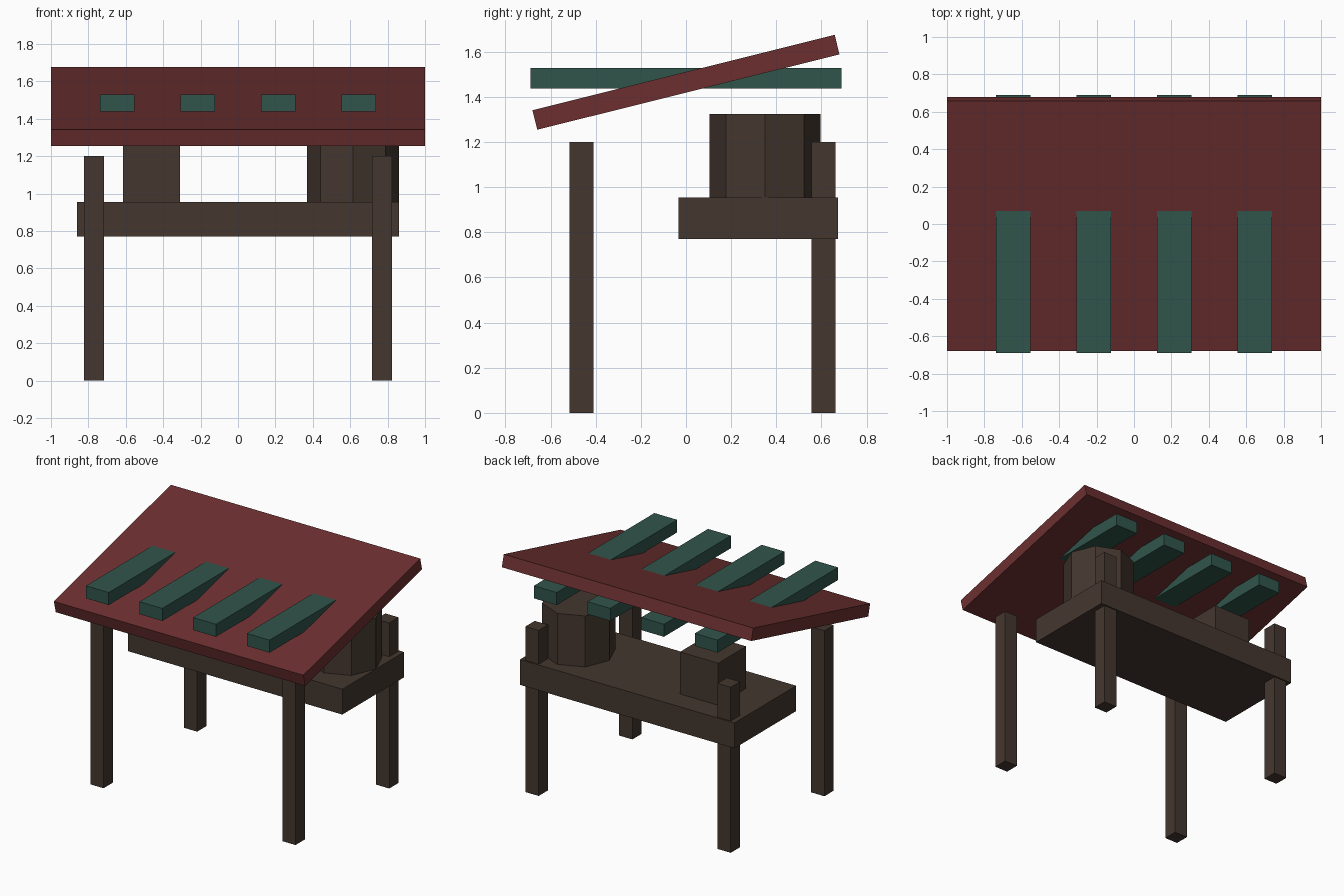
import bpy, bmesh, math
from mathutils import Matrix

if "Cube" in bpy.data.objects:
    bpy.data.objects.remove(bpy.data.objects["Cube"])


def material(name, srgb):
    m = bpy.data.materials.new(name)
    m.diffuse_color = [((c / 255 + 0.055) / 1.055) ** 2.4 for c in srgb] + [1]
    m.use_nodes = True
    m.node_tree.nodes["Principled BSDF"].inputs["Base Color"].default_value = m.diffuse_color
    return m


WOOD = material("dark wood", (68, 55, 47))
RED = material("roof red", (108, 47, 48))
GREEN = material("stripe green", (48, 85, 75))


def finish(name, bm, mat):
    me = bpy.data.meshes.new(name)
    bm.to_mesh(me)
    bm.free()
    me.materials.append(mat)
    ob = bpy.data.objects.new(name, me)
    bpy.context.collection.objects.link(ob)
    return ob


def box(name, centre, size, mat, tilt=0):
    bm = bmesh.new()
    bmesh.ops.create_cube(bm, size=1, matrix=Matrix.Diagonal((*size, 1)))
    ob = finish(name, bm, mat)
    ob.location = centre
    ob.rotation_euler.x = tilt
    return ob


# Four posts
for row, y in (("front", -0.463), ("back", 0.61)):
    for side, x in (("left", -0.77), ("right", 0.77)):
        box(f"{row}_{side}_post", (x, y, 0.6), (0.106, 0.106, 1.2), WOOD)

# Counter across the back posts
box("counter", (0, 0.32, 0.863), (1.72, 0.706, 0.184), WOOD)

# Crate and eight-sided barrel standing on the counter
box("crate", (-0.462, 0.35, 1.105), (0.306, 0.32, 0.31), WOOD)
bm = bmesh.new()
bmesh.ops.create_cone(bm, cap_ends=True, segments=8, radius1=0.245, radius2=0.245, depth=0.373)
barrel = finish("barrel", bm, WOOD)
barrel.location = (0.615, 0.35, 1.138)

# Sloping awning, with level beams passing through it
box("awning", (0, 0, 1.465), (2, 1.38, 0.089), RED, math.radians(14))
for i in range(4):
    box(f"awning_beam_{i + 1}", (-0.645 + 0.43 * i, 0, 1.483), (0.183, 1.38, 0.091), GREEN)
